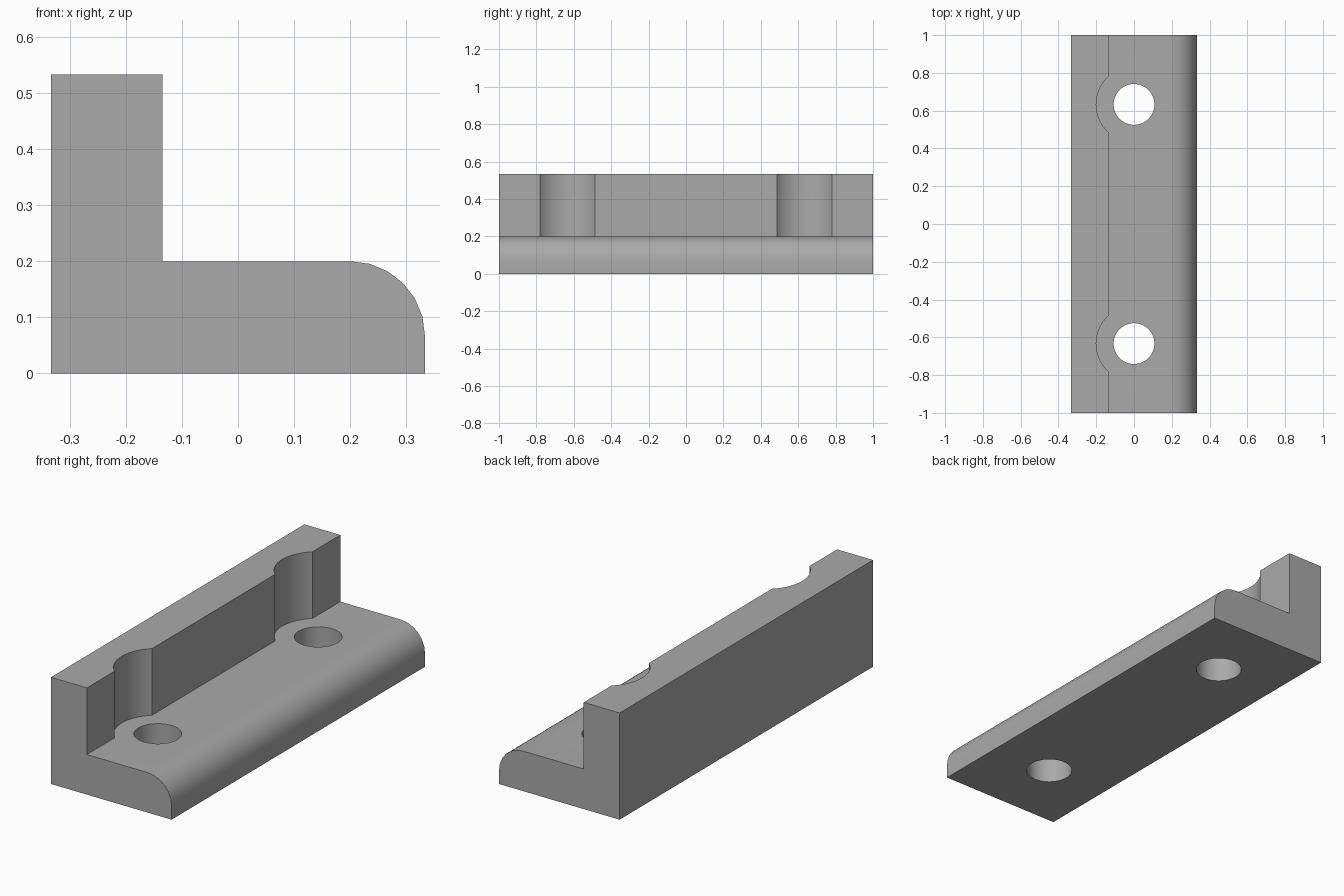
import bpy, bmesh, math

cube = bpy.data.objects.get("Cube")
if cube:
    bpy.data.objects.remove(cube, do_unlink=True)

HALF_W, HALF_L = 1 / 3, 1.0
WALL_X, WALL_TOP, BASE_TOP = -0.135, 0.533, 0.2
FILLET, HOLE_Y = 0.133, 0.633

grey = bpy.data.materials.new("plain_grey")
grey.use_nodes = True
colour = (0.4, 0.4, 0.4, 1)
grey.diffuse_color = colour
grey.node_tree.nodes["Principled BSDF"].inputs["Base Color"].default_value = colour


def new_object(name, bm):
    bmesh.ops.recalc_face_normals(bm, faces=bm.faces)
    mesh = bpy.data.meshes.new(name)
    bm.to_mesh(mesh)
    bm.free()
    mesh.materials.append(grey)
    obj = bpy.data.objects.new(name, mesh)
    bpy.context.collection.objects.link(obj)
    return obj


def cylinder_cutter(name, radius, y, z0, z1):
    bm = bmesh.new()
    bmesh.ops.create_cone(bm, cap_ends=True, segments=64,
                          radius1=radius, radius2=radius, depth=z1 - z0)
    bmesh.ops.translate(bm, verts=bm.verts, vec=(0, y, (z0 + z1) / 2))
    cutter = new_object(name, bm)
    cutter.hide_render = True
    return cutter


# L-shaped section with a rounded toe, extruded along y
arc = [(HALF_W - FILLET + FILLET * math.sin(math.radians(a)),
        BASE_TOP - FILLET + FILLET * math.cos(math.radians(a)))
       for a in range(0, 91, 15)]
profile = [(-HALF_W, 0), (-HALF_W, WALL_TOP), (WALL_X, WALL_TOP),
           (WALL_X, BASE_TOP)] + arc + [(HALF_W, 0)]
bm = bmesh.new()
section = bm.faces.new([bm.verts.new((x, -HALF_L, z)) for x, z in profile])
extruded = bmesh.ops.extrude_face_region(bm, geom=[section], use_keep_orig=True)
bmesh.ops.translate(bm, vec=(0, 2 * HALF_L, 0),
                    verts=[v for v in extruded["geom"] if isinstance(v, bmesh.types.BMVert)])
bracket = new_object("angle_bracket", bm)

# Screw holes through the base, with clearance scallops in the wall
cutters = []
for side, y in (("front", -HOLE_Y), ("back", HOLE_Y)):
    cutters.append(cylinder_cutter(side + "_scallop_cutter", 0.2, y, BASE_TOP, 0.7))
    cutters.append(cylinder_cutter(side + "_hole_cutter", 0.108, y, -0.1, 0.4))

bpy.ops.object.select_all(action="DESELECT")
bpy.context.view_layer.objects.active = bracket
bracket.select_set(True)
for cutter in cutters:
    cut = bracket.modifiers.new(cutter.name, "BOOLEAN")
    cut.operation = "DIFFERENCE"
    cut.solver = "EXACT"
    cut.object = cutter
    bpy.ops.object.modifier_apply(modifier=cut.name)
for cutter in cutters:
    bpy.data.objects.remove(cutter, do_unlink=True)

bpy.ops.object.shade_smooth_by_angle(angle=math.radians(30))
